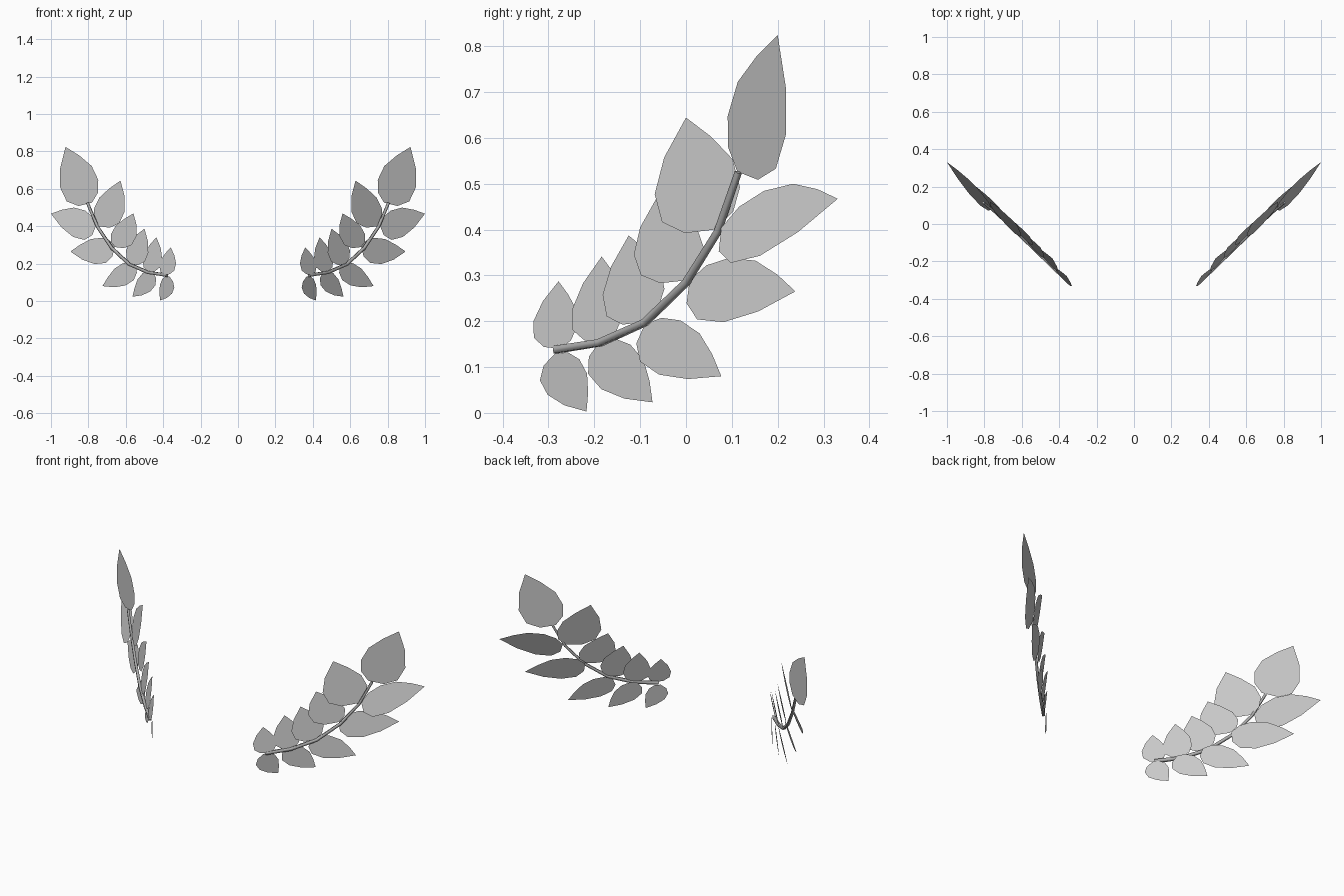
import bpy
import bmesh
from math import radians
from mathutils import Vector

cube = bpy.data.objects.get("Cube")
if cube:
    bpy.data.objects.remove(cube)


def make_material(name, value):
    mat = bpy.data.materials.new(name)
    mat.use_nodes = True
    colour = (value, value, value, 1)
    mat.diffuse_color = colour
    mat.node_tree.nodes["Principled BSDF"].inputs["Base Color"].default_value = colour
    return mat


leaf_grey = make_material("leaf_grey", 0.58)
stem_grey = make_material("stem_grey", 0.42)

# Leaf outline: position along the midrib, width fraction, sideways curve of the midrib
LEAF_ROWS = [(0.08, 0.62, 0.05), (0.25, 1, 0.09), (0.5, 1, 0.09), (0.76, 0.6, 0.07)]


def add_leaf(name, base, tip, chord, normal, side):
    """Flat ten-sided leaf; base and chord are (y, z) and lie in the leaf's plane."""
    def in_plane(y, z):
        return Vector((-(normal.y * y + normal.z * z) / normal.x, y, z))

    axis = in_plane(tip.y - base[0], tip.z - base[1])
    root = tip - axis
    width = in_plane(*chord)
    near, far = [], []
    for u, fraction, curve in LEAF_ROWS:
        mid = root + axis * u - width * curve
        near.append(mid - width * fraction / 2)
        far.append(mid + width * fraction / 2)
    outline = [root] + near + [tip] + far[::-1]

    bm = bmesh.new()
    bm.faces.new([bm.verts.new((side * p.x, p.y, p.z)) for p in outline])
    mesh = bpy.data.meshes.new(name)
    bm.to_mesh(mesh)
    bm.free()
    mesh.materials.append(leaf_grey)
    bpy.context.collection.objects.link(bpy.data.objects.new(name, mesh))


def add_stem(name, points, side):
    """Square tapering bar along the branch, one face turned outwards."""
    curve = bpy.data.curves.new(name, "CURVE")
    curve.dimensions = "3D"
    curve.bevel_depth = 0.0115
    curve.bevel_resolution = 0
    curve.use_fill_caps = True
    spline = curve.splines.new("POLY")
    spline.points.add(len(points) - 1)
    for i, (point, (x, y, z)) in enumerate(zip(spline.points, points)):
        point.co = (side * x, y, z, 1)
        point.radius = 1 - 0.06 * i
        point.tilt = radians(45)
    curve.materials.append(stem_grey)
    bpy.context.collection.objects.link(bpy.data.objects.new(name, curve))


STEM = [(0.38, -0.284, 0.138), (0.48, -0.188, 0.153), (0.582, -0.09, 0.197),
        (0.675, 0, 0.284), (0.75, 0.069, 0.395), (0.805, 0.114, 0.525)]

# Per leaf: base (y, z), tip (x, y, z), chord (y, z)
INNER = [((-.276, .14), (.36, -.278, .287), (.094, .022)),
         ((-.18, .156), (.436, -.184, .341), (.112, .037)),
         ((-.09, .199), (.5, -.125, .387), (.126, .06)),
         ((-.001, .289), (.559, -.064, .469), (.138, .057)),
         ((.064, .4), (.628, 0, .644), (.17, .076))]
OUTER = [((-.285, .13), (.417, -.217, .003), (.086, .046)),
         ((-.188, .156), (.564, -.073, .023), (.092, .064)),
         ((-.09, .193), (.725, .077, .08), (.088, .09)),
         ((.008, .289), (.896, .2385, .265), (.07, .134)),
         ((.077, .404), (1, .331, .467), (.072, .157))]


def leaf_normal(lean):
    """Outward direction of a leaf; lean tips its face upwards."""
    return Vector((0.8 - 0.275 * lean, -0.6 - 0.36 * lean, 0.89 * lean))


for label, side in (("left", 1), ("right", -1)):
    add_stem(label + "_stem", STEM, side)
    for i, (base, tip, chord) in enumerate(INNER):
        add_leaf(f"{label}_inner_leaf_{i + 1}", base, Vector(tip), chord,
                 leaf_normal(0.2), side)
    for i, (base, tip, chord) in enumerate(OUTER):
        add_leaf(f"{label}_outer_leaf_{i + 1}", base, Vector(tip), chord,
                 leaf_normal(0.1 * i), side)
    # Terminal leaf at the end of the branch
    add_leaf(label + "_end_leaf", (.112, .526), Vector((.922, .2, .824)),
             (-.105, .115), Vector((.53, -.85, 0)), side)
